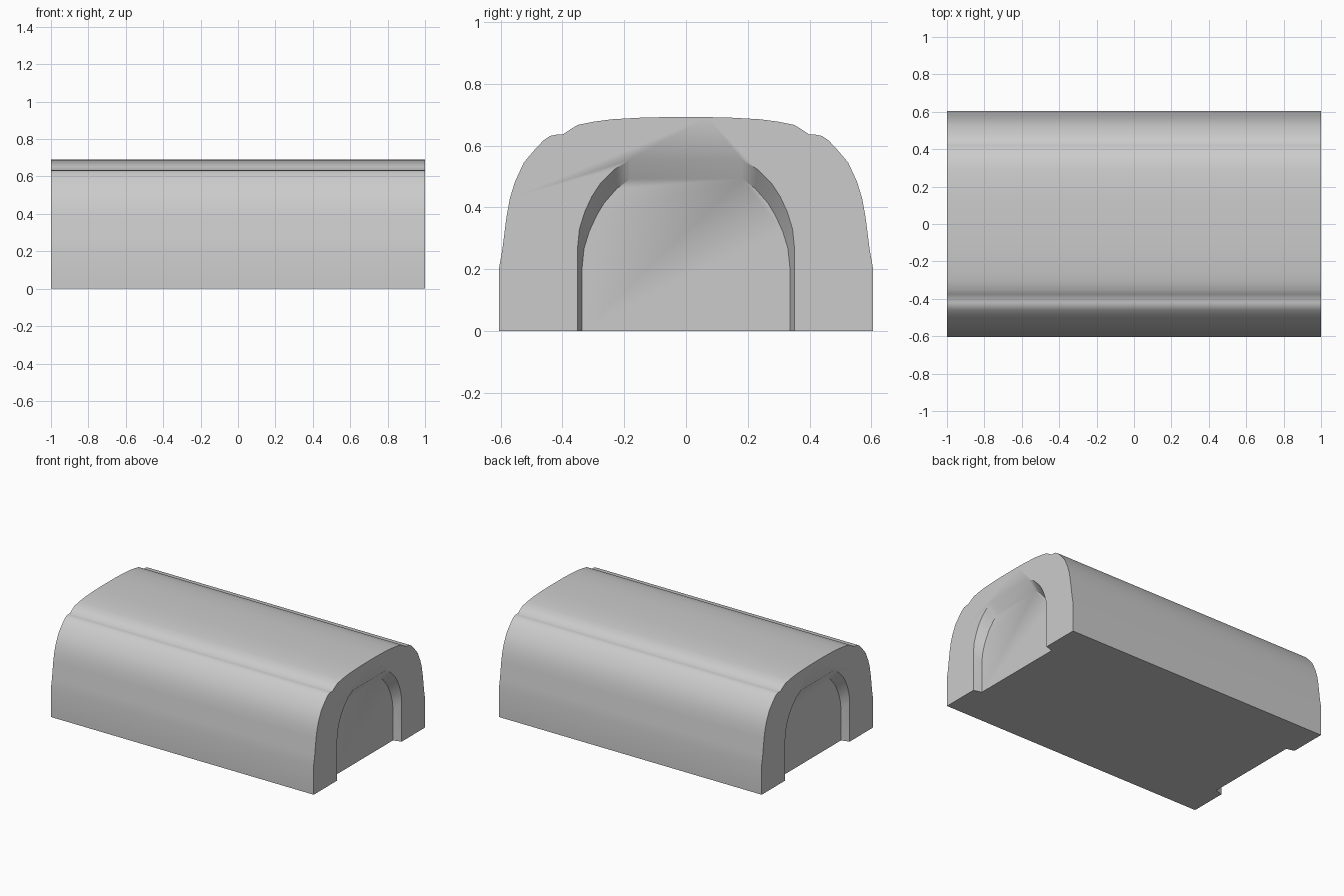
import bpy, bmesh, math

if "Cube" in bpy.data.objects:
    bpy.data.objects.remove(bpy.data.objects["Cube"])

# Half profiles (y, z), from the ground up to the centre line
SHELL = [(0.605, 0), (0.605, 0.205), (0.595, 0.26), (0.581, 0.37), (0.57, 0.43),
         (0.554, 0.482), (0.525, 0.545), (0.485, 0.592), (0.46, 0.618), (0.44, 0.631),
         (0.42, 0.635), (0.40, 0.635), (0.375, 0.652), (0.35, 0.667), (0.30, 0.677),
         (0.24, 0.685), (0.15, 0.690), (0.07, 0.692)]
ARCH = [(0.351, 0), (0.351, 0.27), (0.345, 0.33), (0.328, 0.385), (0.305, 0.435),
        (0.278, 0.476), (0.23, 0.524), (0.18, 0.555)]
DEPTH = 0.055


def mirrored(half):
    return half + [(-y, z) for y, z in reversed(half)]


outer = mirrored(SHELL)
arch = mirrored(ARCH)
# Back of the recess is slightly narrower and lower than its mouth
panel = mirrored([(y - 0.015 * min(1, max(0, (y - 0.18) / 0.12)), max(0, z - 0.063))
                  for y, z in ARCH])

bm = bmesh.new()


def loop(points, x):
    return [bm.verts.new((x, y, z)) for y, z in points]


def strip(a, b):
    for i in range(len(a) - 1):
        bm.faces.new((a[i], a[i + 1], b[i + 1], b[i]))


# End walls with arched recesses
ends = []
for s in (-1, 1):
    o, a, p = loop(outer, s), loop(arch, s), loop(panel, s * (1 - DEPTH))
    bm.faces.new(o + a[::-1])
    strip(a, p)
    bm.faces.new(p)
    ends.append((o, a, p))

# Long vaulted shell and underside
(o0, a0, p0), (o1, a1, p1) = ends
strip(o0, o1)
bm.faces.new([o0[0], o1[0], a1[0], p1[0], p1[-1], a1[-1], o1[-1],
              o0[-1], a0[-1], p0[-1], p0[0], a0[0]])

bmesh.ops.recalc_face_normals(bm, faces=bm.faces)
mesh = bpy.data.meshes.new("vaulted_block")
bm.to_mesh(mesh)
bm.free()
obj = bpy.data.objects.new("vaulted_block", mesh)
bpy.context.collection.objects.link(obj)

# Soft shading with crisp jambs
bpy.context.view_layer.objects.active = obj
obj.select_set(True)
bpy.ops.object.shade_smooth_by_angle(angle=math.radians(45))
